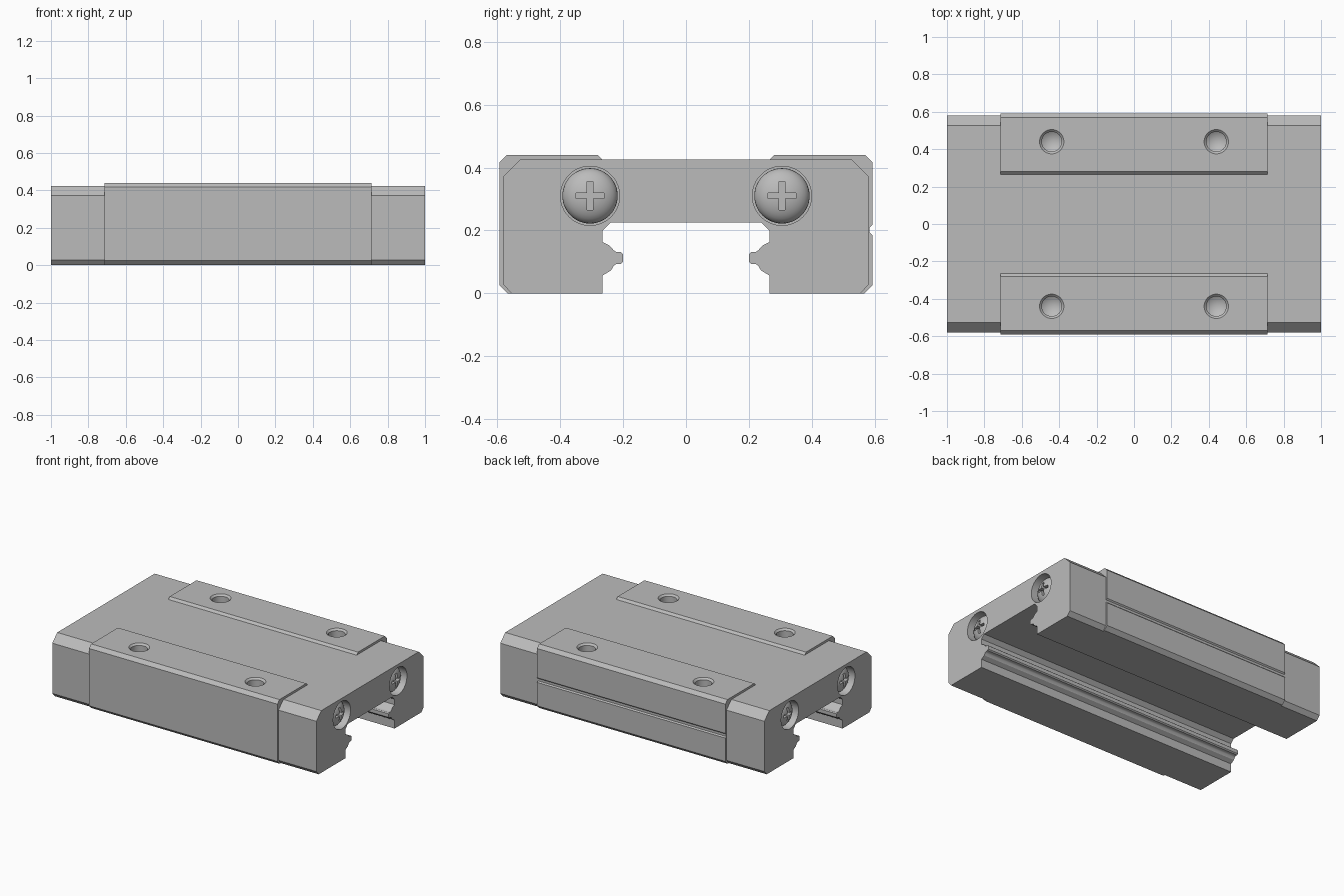
import bpy, bmesh, math
from mathutils import Matrix, Vector

if "Cube" in bpy.data.objects:
    bpy.data.objects.remove(bpy.data.objects["Cube"], do_unlink=True)

steel = bpy.data.materials.new("brushed grey")
steel.use_nodes = True
GREY = (0.5, 0.5, 0.5, 1)
steel.diffuse_color = GREY
steel.node_tree.nodes["Principled BSDF"].inputs["Base Color"].default_value = GREY


def finish(name, bm):
    bmesh.ops.recalc_face_normals(bm, faces=bm.faces)
    mesh = bpy.data.meshes.new(name)
    bm.to_mesh(mesh)
    bm.free()
    mesh.materials.append(steel)
    ob = bpy.data.objects.new(name, mesh)
    bpy.context.collection.objects.link(ob)
    return ob


def prism(name, outline, x0, x1):
    """Extrude a (y, z) outline along x."""
    bm = bmesh.new()
    face = bm.faces.new([bm.verts.new((x0, y, z)) for y, z in outline])
    new = bmesh.ops.extrude_face_region(bm, geom=[face])["geom"]
    verts = [g for g in new if isinstance(g, bmesh.types.BMVert)]
    bmesh.ops.translate(bm, verts=verts, vec=(x1 - x0, 0, 0))
    return finish(name, bm)


def lathe(name, profile, origin, axis, steps=48):
    """Spin a (radius, height) profile around an axis through origin."""
    bm = bmesh.new()
    verts = [bm.verts.new((r, 0, h)) for r, h in profile]
    edges = [bm.edges.new(pair) for pair in zip(verts, verts[1:])]
    bmesh.ops.spin(bm, geom=verts + edges, cent=(0, 0, 0), axis=(0, 0, 1),
                   angle=math.tau, steps=steps, use_duplicate=False)
    bmesh.ops.remove_doubles(bm, verts=bm.verts, dist=1e-5)
    turn = Vector((0, 0, 1)).rotation_difference(Vector(axis)).to_matrix().to_4x4()
    bm.transform(Matrix.Translation(origin) @ turn)
    return finish(name, bm)


def cut(ob, cutters):
    for cutter in cutters:
        cutter.hide_render = True
        mod = ob.modifiers.new("cut", "BOOLEAN")
        mod.operation = "DIFFERENCE"
        mod.solver = "EXACT"
        mod.object = cutter
        bpy.context.view_layer.objects.active = ob
        bpy.ops.object.modifier_apply(modifier=mod.name)
        bpy.data.objects.remove(cutter, do_unlink=True)


def smooth(ob):
    bpy.ops.object.select_all(action="DESELECT")
    ob.select_set(True)
    bpy.context.view_layer.objects.active = ob
    bpy.ops.object.shade_smooth_by_angle(angle=math.radians(30))


def mirrored(points):
    return [(-y, z) for y, z in reversed(points)]


# Inner wall with the ball-track ridge, from slot ceiling down to the base
inner = [(0.24, 0.225), (0.265, 0.2), (0.265, 0.163), (0.243, 0.152),
         (0.23, 0.137), (0.222, 0.132), (0.207, 0.131), (0.2, 0.125),
         (0.2, 0.101), (0.207, 0.094), (0.222, 0.093), (0.23, 0.088),
         (0.238, 0.073), (0.265, 0.057), (0.265, 0)]
cap_side = inner + [(0.555, 0), (0.58, 0.028), (0.58, 0.372), (0.527, 0.425)]
lower = [(0.567, 0), (0.592, 0.025)]
groove = [(0.592, 0.185), (0.584, 0.193), (0.584, 0.209), (0.592, 0.217)]
upper = [(0.592, 0.417), (0.57, 0.44), (0.28, 0.44), (0.265, 0.425)]
SEAM = 0.713

# Central block with raised mounting pads; reference groove on the back only
block = prism("carriage_block",
              inner + lower + groove + upper + mirrored(inner + lower + upper),
              -SEAM, SEAM)

# Blind drilled mounting holes with countersunk mouths
drill = [(0, -0.2), (0.053, -0.165), (0.053, -0.012), (0.065, 0), (0.065, 0.05), (0, 0.05)]
cut(block, [lathe("hole_cutter", drill, (x, y, 0.44), (0, 0, 1))
            for x in (-0.44, 0.44) for y in (-0.44, 0.44)])
smooth(block)

# End caps, each with two recessed cross-head screws
for s, side in ((1, "left"), (-1, "right")):
    cap = prism(side + "_end_cap", cap_side + mirrored(cap_side), s * SEAM, s)
    bore = [(0, -0.08), (0.094, -0.08), (0.094, 0.05), (0, 0.05)]
    cut(cap, [lathe("bore_cutter", bore, (s, y, 0.31), (s, 0, 0)) for y in (-0.305, 0.305)])
    smooth(cap)
    for y, end in ((-0.305, "front"), (0.305, "back")):
        dome = [(0.088 * math.cos(a), -0.06 + 0.05 * math.sin(a))
                for a in (i * math.pi / 16 for i in range(8))]
        head = lathe(f"{side}_{end}_screw", [(0, -0.085), (0.088, -0.085)] + dome + [(0, -0.01)],
                     (s, y, 0.31), (s, 0, 0))
        w, r = 0.009, 0.045
        cross = [(w, w), (w, r), (-w, r), (-w, w), (-r, w), (-r, -w),
                 (-w, -w), (-w, -r), (w, -r), (w, -w), (r, -w), (r, w)]
        cut(head, [prism("cross_cutter", [(y + a, 0.31 + b) for a, b in cross],
                         s * 0.955, s * 1.05)])
        smooth(head)
